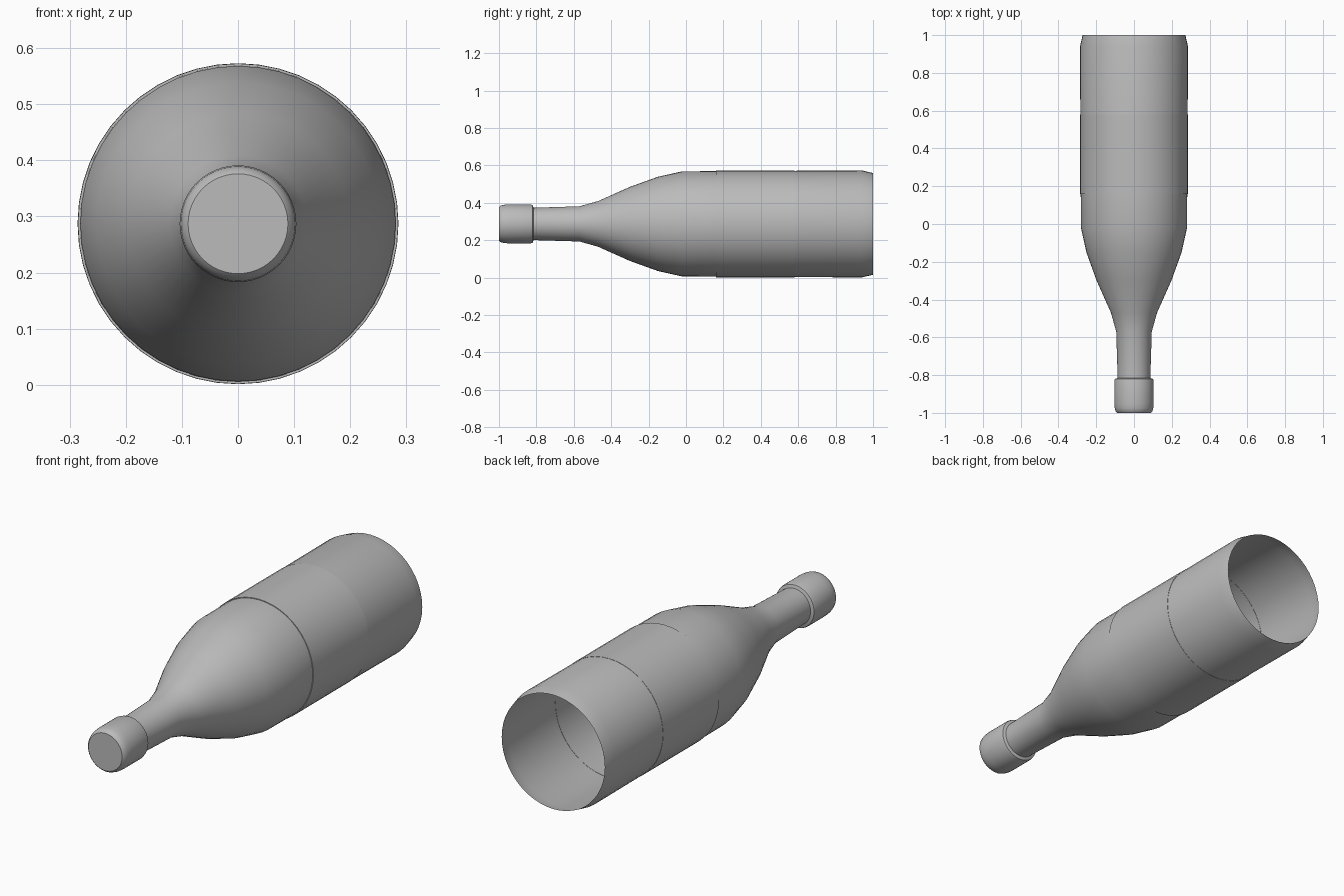
import bpy, bmesh, math

cube = bpy.data.objects.get("Cube")
if cube:
    bpy.data.objects.remove(cube, do_unlink=True)

AXIS_Z = 0.287
SEGMENTS = 48

grey = bpy.data.materials.new("plain grey")
grey.use_nodes = True
grey.diffuse_color = (0.5, 0.5, 0.5, 1)
grey.node_tree.nodes["Principled BSDF"].inputs["Base Color"].default_value = (0.5, 0.5, 0.5, 1)


def lathe(name, profile, close_front=False):
    """Turn a profile of (y, radius) points around the lying bottle's axis."""
    bm = bmesh.new()
    rings = []
    for y, r in profile:
        angles = [math.tau * i / SEGMENTS for i in range(SEGMENTS)]
        rings.append([bm.verts.new((r * math.cos(a), y, r * math.sin(a))) for a in angles])
    for a, b in zip(rings, rings[1:]):
        for i in range(SEGMENTS):
            j = (i + 1) % SEGMENTS
            bm.faces.new((a[i], a[j], b[j], b[i]))
    if close_front:
        bm.faces.new(rings[0])
    mesh = bpy.data.meshes.new(name)
    bm.to_mesh(mesh)
    bm.free()
    mesh.materials.append(grey)
    obj = bpy.data.objects.new(name, mesh)
    obj.location.z = AXIS_Z
    bpy.context.collection.objects.link(obj)
    bpy.ops.object.select_all(action='DESELECT')
    obj.select_set(True)
    bpy.context.view_layer.objects.active = obj
    bpy.ops.object.shade_smooth_by_angle(angle=math.radians(35))
    return obj


# Hollow glass body, open at the base
lathe("bottle_body", [
    (-0.84, 0.086), (-0.8, 0.087), (-0.57, 0.094), (-0.47, 0.122), (-0.3, 0.198),
    (-0.15, 0.252), (-0.02, 0.281), (0.16, 0.282), (0.94, 0.286), (1.0, 0.272)])

# Thin label wrapped around the body
lathe("label", [(0.16, 0.281), (0.16, 0.2855), (0.58, 0.2855), (0.58, 0.283)])

# Stopper cap with a rounded front edge and a step down to the neck
lathe("cap", [
    (-1.0, 0.089), (-0.992, 0.097), (-0.975, 0.102), (-0.95, 0.104),
    (-0.83, 0.104), (-0.82, 0.101), (-0.815, 0.086)], close_front=True)
